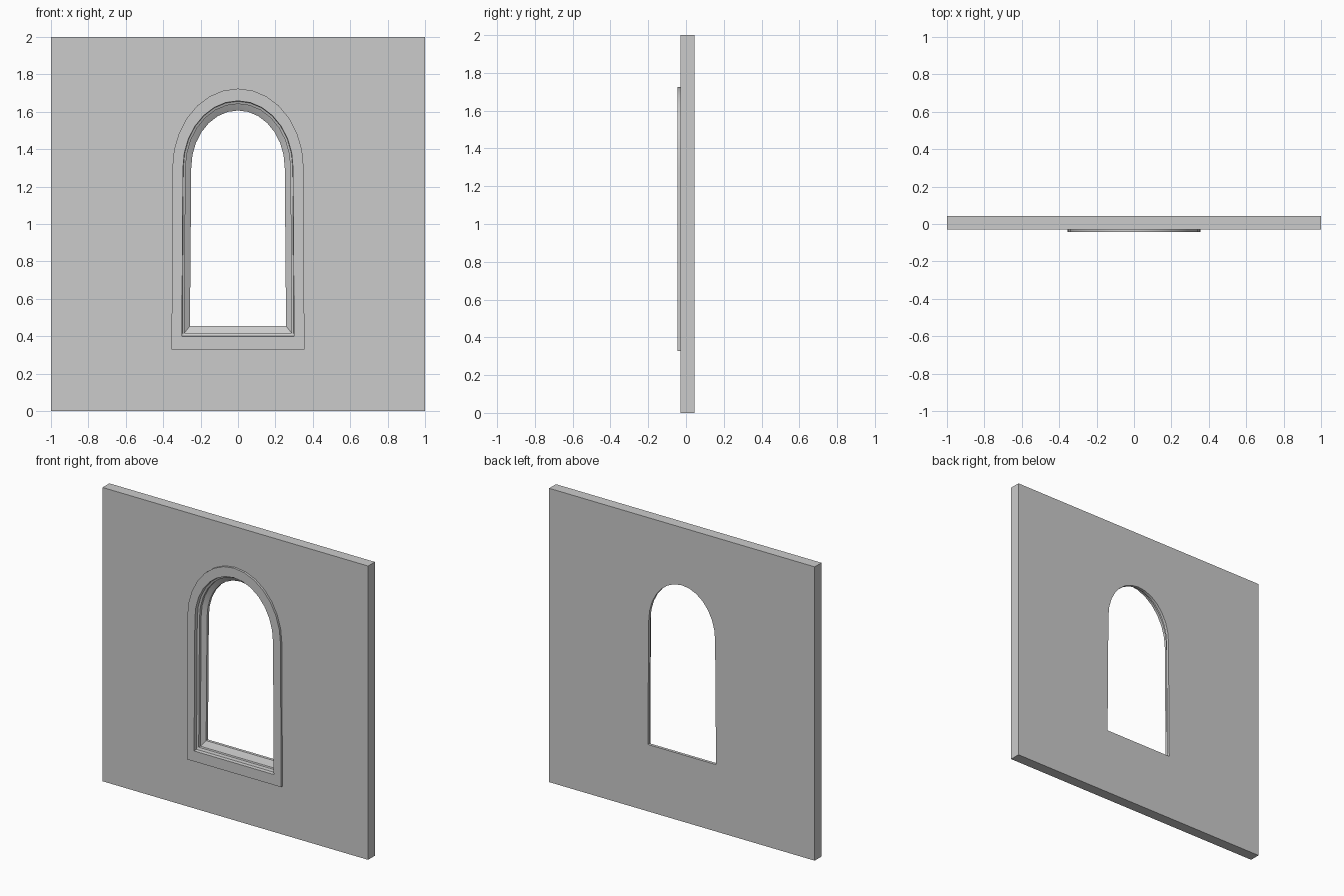
import bpy, bmesh, math

if "Cube" in bpy.data.objects:
    bpy.data.objects.remove(bpy.data.objects["Cube"])

FRONT, WALL, BACK = -0.044, -0.029, 0.044
ARCH_Z, SEGS = 1.3, 7


def arch_ring(t, y):
    """Arched outline: t=0 is the clear opening, t=1 the outer frame edge."""
    def mix(a, b):
        return a + (b - a) * t
    half = [(mix(0.257, 0.355), mix(0.455, 0.328))]
    for i in range(SEGS):
        a = math.pi / 2 * i / SEGS
        half.append((mix(0.25, 0.351) * math.cos(a),
                     ARCH_Z + mix(0.307, 0.424) * math.sin(a)))
    top = [(0, ARCH_Z + mix(0.307, 0.424))]
    loop = half + top + [(-x, z) for x, z in reversed(half)]
    return [(x, y, z) for x, z in loop]


def finish(bm, name):
    mesh = bpy.data.meshes.new(name)
    bm.to_mesh(mesh)
    bm.free()
    ob = bpy.data.objects.new(name, mesh)
    bpy.context.collection.objects.link(ob)
    bpy.ops.object.select_all(action='DESELECT')
    ob.select_set(True)
    bpy.context.view_layer.objects.active = ob
    bpy.ops.object.shade_smooth_by_angle(angle=math.radians(25))
    return ob


def add_loop(bm, pts):
    vs = [bm.verts.new(p) for p in pts]
    es = [bm.edges.new((vs[i], vs[(i + 1) % len(vs)])) for i in range(len(vs))]
    return vs, es


def bridge(bm, a, b):
    for i in range(len(a)):
        j = (i + 1) % len(a)
        bm.faces.new((a[i], a[j], b[j], b[i]))


# Wall slab: front sheet stops at the frame, back sheet at the clear opening
bm = bmesh.new()
rims = []
for y, t, ny in ((WALL, 1, -1), (BACK, 0, 1)):
    rim, rim_edges = add_loop(bm, [(1, y, 0), (1, y, 2), (-1, y, 2), (-1, y, 0)])
    _, hole_edges = add_loop(bm, arch_ring(t, y))
    bmesh.ops.triangle_fill(bm, use_beauty=True, use_dissolve=False,
                            edges=rim_edges + hole_edges, normal=(0, ny, 0))
    rims.append(rim)
bridge(bm, rims[1], rims[0])
for f in bm.faces:
    f.normal_update()
    c = f.calc_center_median()
    flat = abs(f.normal.y) > 0.5
    out = f.normal.y * c.y if flat else f.normal.x * c.x + f.normal.z * (c.z - 1)
    if out < 0:
        f.normal_flip()
finish(bm, "wall")

# Window frame: raised band, then stepped and sloped reveal through the wall
section = [(1, WALL), (1, FRONT), (0.44, FRONT), (0.42, -0.02), (0.3, -0.014),
           (0.3, 0.004), (0.05, 0.02), (0, 0.024), (0, BACK)]
bm = bmesh.new()
rings = [add_loop(bm, arch_ring(t, y))[0] for t, y in section]
for a, b in zip(rings, rings[1:]):
    bridge(bm, a, b)
finish(bm, "window_frame")
